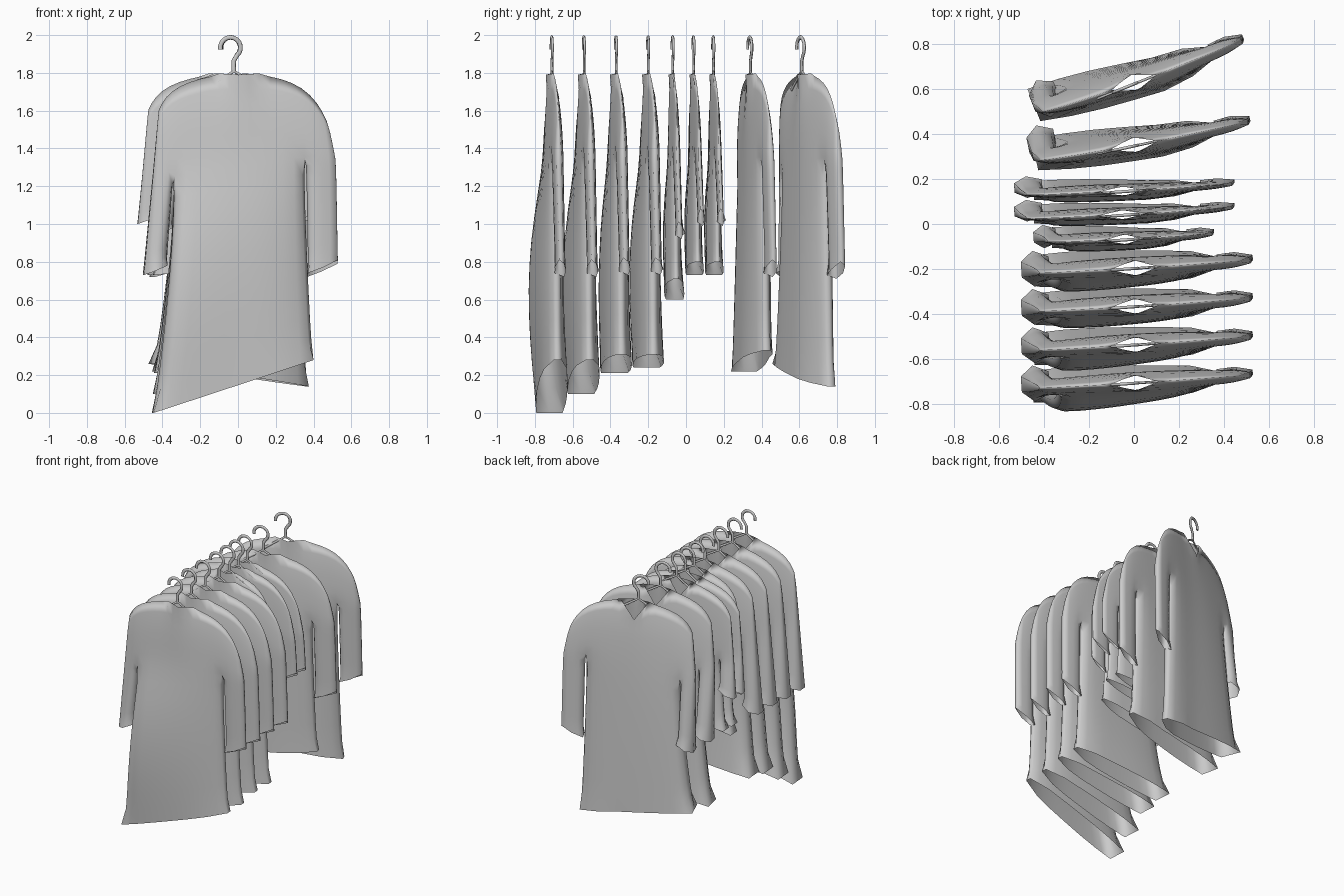
import bpy, bmesh, math
from mathutils import Vector, Matrix

if "Cube" in bpy.data.objects:
    bpy.data.objects.remove(bpy.data.objects["Cube"])

# Garment cross profiles, 11 columns: 0-2 left sleeve, 2-8 body, 8-10 right sleeve
TOP_X = [-.42, -.385, -.31, -.20, -.10, 0, .11, .23, .34, .425, .47]
TOP_Z = [1.61, 1.68, 1.74, 1.777, 1.797, 1.79, 1.797, 1.777, 1.73, 1.645, 1.55]
PIT_X = [-.45, -.40, -.34, -.22, -.10, .005, .115, .235, .355, .445, .518]
PIT_Z = [1.27, 1.27, 1.27, 1.29, 1.31, 1.32, 1.33, 1.35, 1.38, 1.36, 1.34]
PIT_T = [.02, .035, .042, .046, .05, .05, .05, .045, .035, .03, .014]
HEM_T = [0, 0, .07, .08, .082, .078, .072, .06, .02, 0, 0]
UP, LOW = 3, 5


def lerp(a, b, t):
    return a + (b - a) * t


def point(region, s, r, c, d):
    """Local position on the garment; s is -1 for the back panel, +1 for the V-neck panel."""
    bend = d["bend"] * max(0, 1 - c / 6)
    if r <= UP:
        u = r / UP
        zt = 1.665 if (c == 5 and s > 0) else TOP_Z[c]
        x = lerp(TOP_X[c], PIT_X[c], u ** .8 if c > 8 else u)
        z = lerp(zt, PIT_Z[c], u)
        t = PIT_T[c] * math.sqrt(u)
        if c == 5:
            t = lerp(.036, PIT_T[5], u)
        return Vector((x, bend * (.3 + .3 * u) + s * t * d["thick"], z))
    f = (r - UP) / LOW
    if region == "body":
        k = (c - 2) / 6
        flare = d["flare"]
        end_x = lerp(-.34 - .11 * flare, .355 + .045 * flare, k)
        x = lerp(PIT_X[c], end_x, f ** 1.5)
        z = lerp(PIT_Z[c], lerp(d["zl"], d["zr"], k), f)
        t = lerp(PIT_T[c], HEM_T[c], f ** .8)
        y = bend * (.6 + .4 * f) - d["bulge"] * (1 - k) * math.sin(math.pi * f ** .9)
    elif region == "left":
        x = lerp(PIT_X[c], [-.50, -.445, -.375][c] + d["tuck"], f)
        z = lerp(PIT_Z[c], d["cuff"] + [-.02, 0, .03][c], f)
        t = lerp(PIT_T[c], [.035, .08, .05][c], f)
        y = lerp(bend * .6, d["curl"], f)
    else:
        x = lerp(PIT_X[c], [.37, .45, .53][c - 8], f ** .7)
        z = lerp(PIT_Z[c], d["cuff"] + [-.01, .02, .06][c - 8] - (.02 if s > 0 else 0), f)
        t = lerp(PIT_T[c], [.025, .03, .012][c - 8], f)
        y = .012 * f
    return Vector((x, y + s * t * d["thick"], z))


def garment(name, d, matrix):
    bm = bmesh.new()
    cl = bm.edges.layers.float.new("crease_edge")
    cv = bm.verts.layers.float.new("crease_vert")
    cache, seam = {}, set()

    def vert(region, s, r, c):
        if r <= UP:
            region = ""
        if r == 0 and c != 5:
            s = 0                      # shoulder seam joins both panels
        key = (region, s, r, c)
        if key not in cache:
            p = point(region, s, r, c, d)
            p.x = p.x * (d["sx"] if p.x > 0 else d["sl"]) + d["xo"]
            cache[key] = bm.verts.new(p)
            if c in (0, 10) or r == 0:
                seam.add(cache[key])
        return cache[key]

    def face(*vs):
        bm.faces.new(list(dict.fromkeys(vs)))

    def tube(region, r0, r1, c0, c1):
        for r in range(r0, r1):
            for s in (-1, 1):
                for c in range(c0, c1):
                    face(vert(region, s, r, c), vert(region, s, r, c + 1),
                         vert(region, s, r + 1, c + 1), vert(region, s, r + 1, c))
            for c in (c0, c1):         # side walls
                face(vert(region, -1, r, c), vert(region, 1, r, c),
                     vert(region, 1, r + 1, c), vert(region, -1, r + 1, c))

    tube("", 0, UP, 0, 10)
    tube("left", UP, UP + LOW, 0, 2)
    tube("body", UP, UP + LOW, 2, 8)
    tube("right", UP, UP + LOW, 8, 10)
    for e in bm.edges:
        if e.verts[0] in seam and e.verts[1] in seam:
            e[cl] = .8
    for v in bm.verts:
        if v.is_boundary:
            v[cv] = 1
    bmesh.ops.recalc_face_normals(bm, faces=bm.faces)
    me = bpy.data.meshes.new(name)
    bm.to_mesh(me)
    bm.free()
    me.shade_smooth()
    ob = bpy.data.objects.new(name, me)
    bpy.context.collection.objects.link(ob)
    ob.matrix_world = matrix
    sub = ob.modifiers.new("smooth_cloth", "SUBSURF")
    sub.levels = sub.render_levels = 1


def wire(name, pts, radius, matrix):
    cu = bpy.data.curves.new(name, "CURVE")
    cu.dimensions = "3D"
    cu.bevel_depth = radius
    cu.bevel_resolution = 1
    cu.use_fill_caps = True
    sp = cu.splines.new("POLY")
    sp.points.add(len(pts) - 1)
    for p, (x, z) in zip(sp.points, pts):
        p.co = (x, 0, z, 1)
    ob = bpy.data.objects.new(name, cu)
    bpy.context.collection.objects.link(ob)
    ob.matrix_world = matrix @ Matrix.Diagonal((1, .65, 1, 1))


# Hanger outline: open hook with stem, and sloping arms inside the neck
hook = [(-.04 + .054 * math.cos(a), 1.934 + .054 * math.sin(a))
        for a in (math.radians(190 - i * 20) for i in range(13))]
hook += [(-.022, 1.865), (-.022, 1.80)]
arms = [(-.17, 1.71), (-.022, 1.81), (.15, 1.71)]

# y, yaw, thickness, scale right, scale left, x offset, hem z left, hem z right,
# cuff z, left bend, body bulge, sleeve curl, sleeve tuck
ROW = [
    (-.71, 4, 1, 1, 1, 0, .0, .28, .75, .025, .065, .03, 0),
    (-.54, 4, 1, 1, 1, 0, .10, .28, .75, .02, .05, .03, 0),
    (-.37, 4, 1, 1, 1, 0, .21, .31, .76, .03, .03, .03, 0),
    (-.20, 4, 1, 1, 1, 0, .24, .31, .76, .03, .04, .03, 0),
    (-.07, 4, .65, .76, .80, -.045, .60, .71, .95, .05, .02, .04, 0),
    (.04, 4, .6, .95, 1, -.055, .73, .80, 1.02, .05, .015, .05, .025),
    (.145, 4, .6, .95, 1, -.055, .73, .80, 1.02, .05, .015, .05, .025),
    (.34, 12, 1, 1, 1, 0, .22, .33, .75, .08, .0, .10, .04),
    (.61, 22, 1.1, 1, 1, 0, .26, .14, .74, .12, .0, .09, .05),
]
for i, row in enumerate(ROW, 1):
    y, yaw = row[:2]
    d = dict(zip(("thick", "sx", "sl", "xo", "zl", "zr", "cuff",
                  "bend", "bulge", "curl", "tuck"), row[2:]))
    d["flare"] = (1.3 - (d["zl"] + d["zr"]) / 2) / 1.15
    pivot = Vector((-.03, 0, 0))
    m = (Matrix.Translation(pivot + Vector((0, y, 0)))
         @ Matrix.Rotation(math.radians(yaw), 4, "Z") @ Matrix.Translation(-pivot))
    garment(f"shirt_{i}", d, m)
    wire(f"hanger_hook_{i}", hook, .012, m)
    wire(f"hanger_arms_{i}", arms, .009, m)
